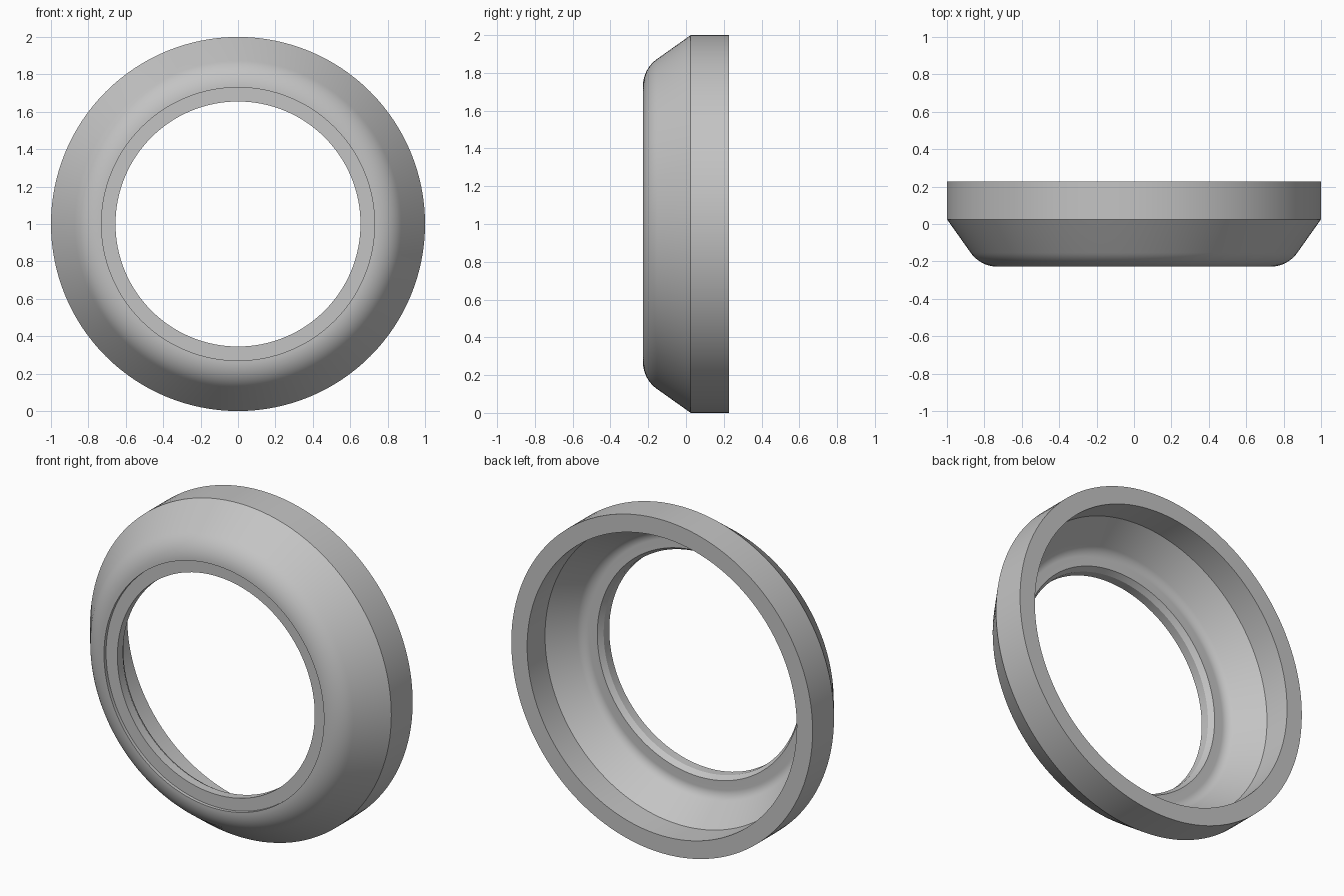
import bpy, bmesh, math
from mathutils import Matrix, Vector

cube = bpy.data.objects.get("Cube")
if cube:
    bpy.data.objects.remove(cube, do_unlink=True)

SEGMENTS = 128
FRONT, BACK, SHOULDER = -0.228, 0.228, 0.025
WALL = 0.105
SLOPE = math.radians(35)          # cone angle from the ring axis
TURN = math.pi / 2 - SLOPE        # angle swept by the rounded front edge


def rounded_edge(radius, centre, steps=12):
    """Arc from the cone round to the flat front, as (radius, depth) points."""
    points = []
    for i in range(steps + 1):
        a = SLOPE + TURN * i / steps
        points.append((centre[0] + radius * math.cos(a),
                       centre[1] - radius * math.sin(a)))
    return points


# Cross-section of the shell, outside first and then the cavity
outer_fillet = 0.175
centre = (0.73, FRONT + outer_fillet)
inner_corner = SHOULDER + WALL * math.tan(SLOPE / 2)
profile = [(1, BACK), (1, SHOULDER)]
profile += rounded_edge(outer_fillet, centre)
profile += [(0.73, FRONT + 0.02), (0.655, FRONT + 0.02),
            (0.655, -0.155), (0.675, FRONT + WALL)]
profile += reversed(rounded_edge(outer_fillet - WALL, centre))
profile += [(1 - WALL, inner_corner), (1 - WALL, BACK)]

# Revolve the section about the front-to-back axis
bm = bmesh.new()
rings = []
for k in range(SEGMENTS):
    turn = Matrix.Rotation(math.tau * k / SEGMENTS, 3, 'Y')
    rings.append([bm.verts.new(turn @ Vector((r, y, 0)) + Vector((0, 0, 1)))
                  for r, y in profile])
count = len(profile)
for k, ring in enumerate(rings):
    following = rings[(k + 1) % SEGMENTS]
    for i in range(count):
        j = (i + 1) % count
        bm.faces.new((ring[i], ring[j], following[j], following[i]))
bmesh.ops.recalc_face_normals(bm, faces=bm.faces)

mesh = bpy.data.meshes.new("bezel_ring")
bm.to_mesh(mesh)
bm.free()
bezel = bpy.data.objects.new("bezel_ring", mesh)
bpy.context.collection.objects.link(bezel)

# Plain grey finish
grey = bpy.data.materials.new("plain_grey")
grey.use_nodes = True
colour = (0.55, 0.55, 0.55, 1)
grey.diffuse_color = colour
grey.node_tree.nodes["Principled BSDF"].inputs["Base Color"].default_value = colour
mesh.materials.append(grey)

bpy.ops.object.select_all(action='DESELECT')
bezel.select_set(True)
bpy.context.view_layer.objects.active = bezel
bpy.ops.object.shade_smooth_by_angle(angle=math.radians(25))
